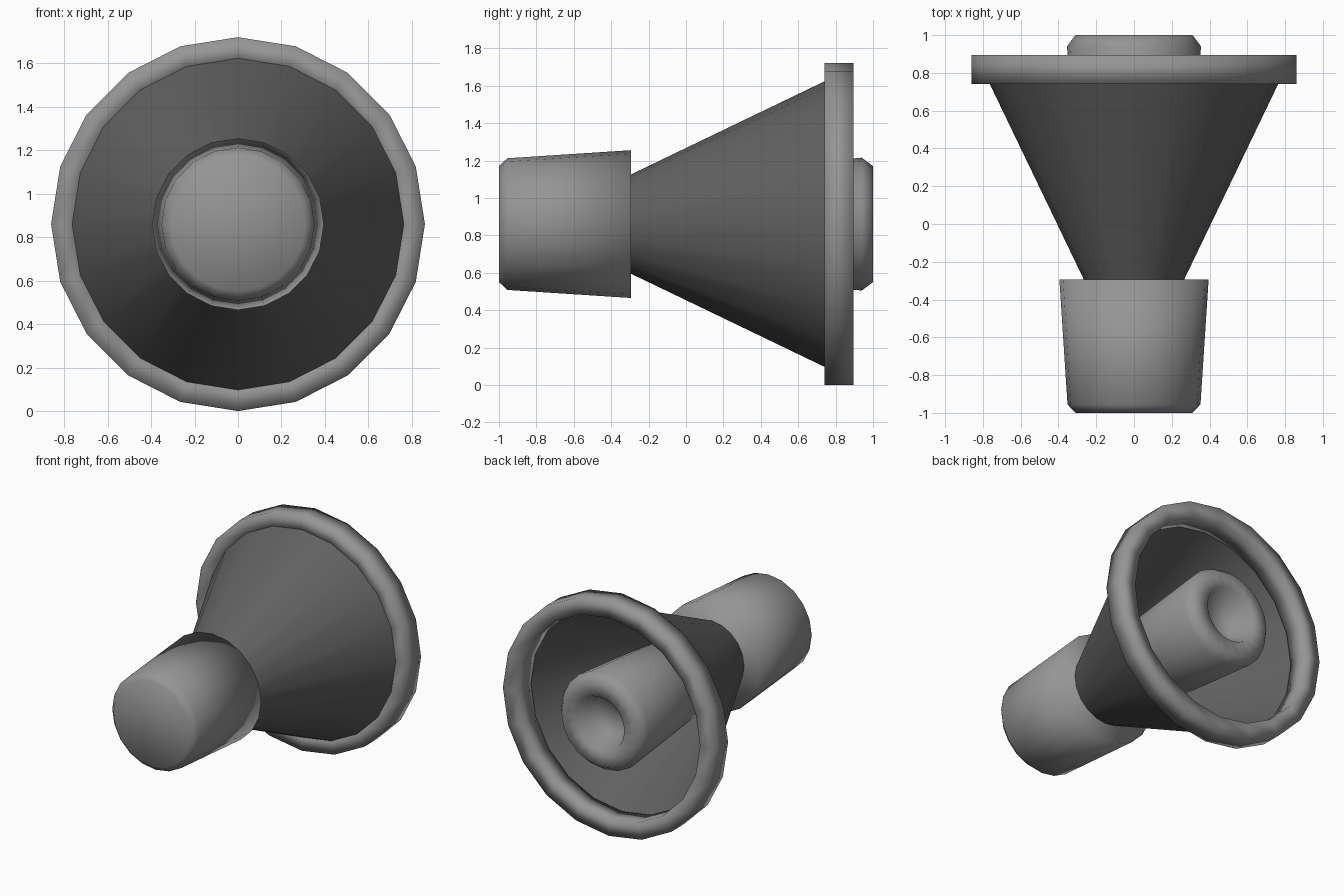
import bpy, math

if "Cube" in bpy.data.objects:
    bpy.data.objects.remove(bpy.data.objects["Cube"])

ZC = 0.86   # height of the shared axis
SIDES = 20


def material(name, v):
    m = bpy.data.materials.new(name)
    m.diffuse_color = (v, v, v, 1)
    m.use_nodes = True
    m.node_tree.nodes["Principled BSDF"].inputs["Base Color"].default_value = m.diffuse_color
    return m


def lathe(name, profile, mat, cap_start=False, cap_end=False, loop=False):
    """Revolve (radius, y) points about the y axis, smooth shaded."""
    verts, faces = [], []
    for r, y in profile:
        for i in range(SIDES):
            a = 2 * math.pi * i / SIDES
            verts.append((r * math.cos(a), y, ZC + r * math.sin(a)))
    n = len(profile)
    for k in range(n if loop else n - 1):
        p, q = k * SIDES, ((k + 1) % n) * SIDES
        for i in range(SIDES):
            j = (i + 1) % SIDES
            faces.append((p + i, p + j, q + j, q + i))
    if cap_start:
        faces.append(tuple(reversed(range(SIDES))))
    if cap_end:
        faces.append(tuple((n - 1) * SIDES + i for i in range(SIDES)))
    me = bpy.data.meshes.new(name)
    me.from_pydata(verts, [], faces)
    me.materials.append(mat)
    me.shade_smooth()
    ob = bpy.data.objects.new(name, me)
    bpy.context.collection.objects.link(ob)
    # consistent outward normals
    import bmesh
    bm = bmesh.new()
    bm.from_mesh(me)
    bmesh.ops.recalc_face_normals(bm, faces=bm.faces)
    bm.to_mesh(me)
    bm.free()
    return ob


light = material("light_grey", 0.3)
dark = material("dark_grey", 0.12)

# Rear driver housing, chamfered at the end
lathe("driver_housing", [(0.31, -1.0), (0.352, -0.955), (0.395, -0.295)],
      light, cap_start=True, cap_end=True)
# Flared horn, open sheet
lathe("horn_cone", [(0.265, -0.295), (0.763, 0.74)], dark)
# Square-section rim ring
lathe("horn_rim", [(0.74, 0.74), (0.86, 0.74), (0.86, 0.895), (0.74, 0.895)],
      light, loop=True)
# Inner tube with recessed mouth
lathe("inner_tube", [(0.25, -0.28), (0.355, 0.94), (0.31, 1.0), (0.2, 1.0),
                     (0.13, 0.85)], light, cap_start=True, cap_end=True)
